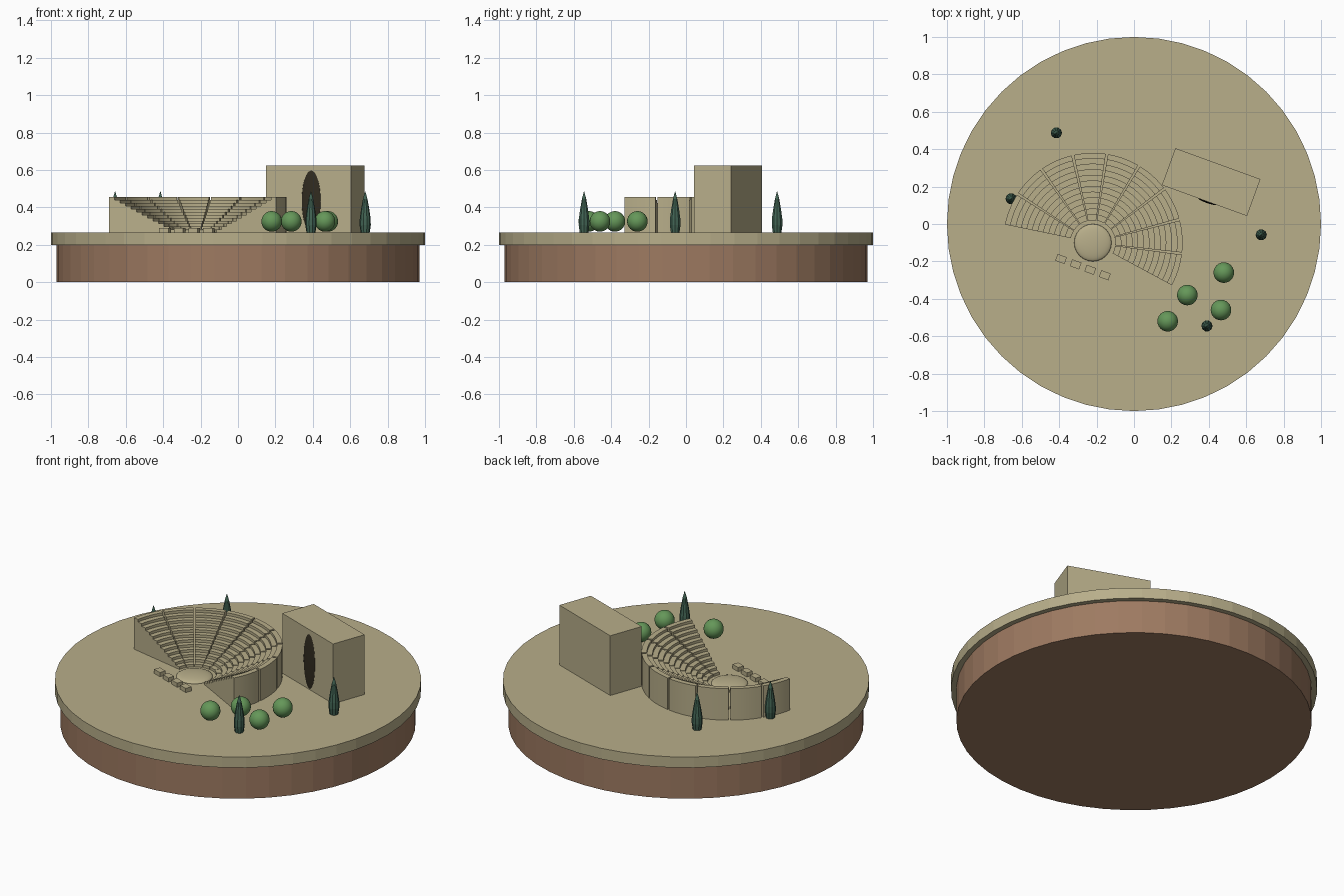
import bpy
import bmesh
from math import radians, sin, cos, pi

GROUND = 0.265
TURN = radians(-20)

if "Cube" in bpy.data.objects:
    bpy.data.objects.remove(bpy.data.objects["Cube"])


def material(name, rgb):
    m = bpy.data.materials.new(name)
    m.use_nodes = True
    m.diffuse_color = (*rgb, 1)
    m.node_tree.nodes["Principled BSDF"].inputs["Base Color"].default_value = (*rgb, 1)
    return m


SAND = material("sandstone", (0.48, 0.425, 0.255))
EARTH = material("brown earth", (0.34, 0.195, 0.12))
LEAF = material("leaf green", (0.13, 0.31, 0.10))
CYPRESS = material("dark cypress green", (0.055, 0.13, 0.09))
DARK = material("cave shadow", (0.03, 0.024, 0.014))


def finish(name, bm, mat, loc=(0, 0, 0), turn=0, smooth=None):
    """Turn a bmesh into a named object, smoothing below an angle if given."""
    bmesh.ops.recalc_face_normals(bm, faces=bm.faces)
    me = bpy.data.meshes.new(name)
    bm.to_mesh(me)
    bm.free()
    me.materials.append(mat)
    ob = bpy.data.objects.new(name, me)
    bpy.context.collection.objects.link(ob)
    ob.location = loc
    ob.rotation_euler.z = turn
    if smooth:
        bpy.ops.object.select_all(action="DESELECT")
        ob.select_set(True)
        bpy.context.view_layer.objects.active = ob
        bpy.ops.object.shade_smooth_by_angle(angle=radians(smooth))
    return ob


def sweep(bm, profile, angles, closed):
    """Sweep an (r, z) outline around z; cap the ends unless closed."""
    rings = [[bm.verts.new((r * cos(a), r * sin(a), z)) for r, z in profile]
             for a in angles]
    n = len(profile)
    pairs = list(zip(rings, rings[1:] + rings[:1]))
    for one, two in pairs if closed else pairs[:-1]:
        for i in range(n - 1 if closed else n):
            j = (i + 1) % n
            bm.faces.new((one[i], one[j], two[j], two[i]))
    if closed:
        for i in (0, -1):
            bm.faces.new([ring[i] for ring in rings])
    else:
        bm.faces.new(rings[0])
        bm.faces.new(rings[-1])


def lathe(name, profile, sides, mat, loc):
    bm = bmesh.new()
    sweep(bm, profile, [2 * pi * k / sides for k in range(sides)], True)
    return finish(name, bm, mat, loc)


def box(name, size, loc, mat):
    bm = bmesh.new()
    bmesh.ops.create_cube(bm, size=1)
    bmesh.ops.scale(bm, vec=size, verts=bm.verts)
    return finish(name, bm, mat, loc, TURN)


def ball(name, size, loc, mat, turn=0):
    bm = bmesh.new()
    bmesh.ops.create_uvsphere(bm, u_segments=24, v_segments=16, radius=1)
    bmesh.ops.scale(bm, vec=size, verts=bm.verts)
    return finish(name, bm, mat, loc, turn, 60)


# Round base with a slightly wider ground slab
lathe("earth_base", [(0.97, 0), (0.97, 0.2)], 48, EARTH, (0, 0, 0))
lathe("ground_slab", [(1, 0.2), (1, GROUND)], 48, SAND, (0, 0, 0))

# Stepped seating: nine wedges separated by narrow aisles
ROWS, DEPTH, RISE, INNER = 12, 0.03, 0.0158, 0.12
CENTRE = (-0.22, -0.10, GROUND)
stair = [(INNER, 0)]
for i in range(ROWS):
    z = RISE * (i + 1)
    stair += [(INNER + DEPTH * i, z), (INNER + DEPTH * (i + 1), z)]
stair.append((INNER + DEPTH * ROWS, 0))
for w in range(9):
    start, span, steps = -29 + 22 * w + 0.7, 20.6, 6
    bm = bmesh.new()
    sweep(bm, stair, [radians(start + span * k / steps) for k in range(steps + 1)], False)
    finish(f"seating_wedge_{w + 1}", bm, SAND, CENTRE, 0, 20)

# Low domed orchestra floor
ball("orchestra_floor", (0.1, 0.1, 0.02), CENTRE, SAND)

# Row of stage blocks
for i in range(4):
    box(f"stage_block_{i + 1}", (0.053, 0.038, 0.025),
        (-0.39 + 0.078 * i, -0.187 - 0.029 * i, GROUND + 0.0125), SAND)

# Rock block with a dark cave mouth on its front face
box("rock_block", (0.484, 0.21, 0.36), (0.4125, 0.224, GROUND + 0.18), SAND)
ball("cave_mouth", (0.055, 0.01, 0.168), (0.392, 0.122, GROUND + 0.168), DARK, TURN)

# Round bushes
for i, (x, y) in enumerate([(0.18, -0.52), (0.285, -0.38), (0.48, -0.26), (0.465, -0.46)]):
    ball(f"round_bush_{i + 1}", (0.055,) * 3, (x, y, GROUND + 0.06), LEAF)

# Slender cypress trees
outline = [(0.024, 0), (0.03, 0.04), (0.029, 0.075), (0.022, 0.125), (0.012, 0.18), (0.001, 0.22)]
for i, (x, y) in enumerate([(0.39, -0.545), (0.68, -0.058), (-0.415, 0.487), (-0.657, 0.135)]):
    lathe(f"cypress_{i + 1}", outline, 10, CYPRESS, (x, y, GROUND))
